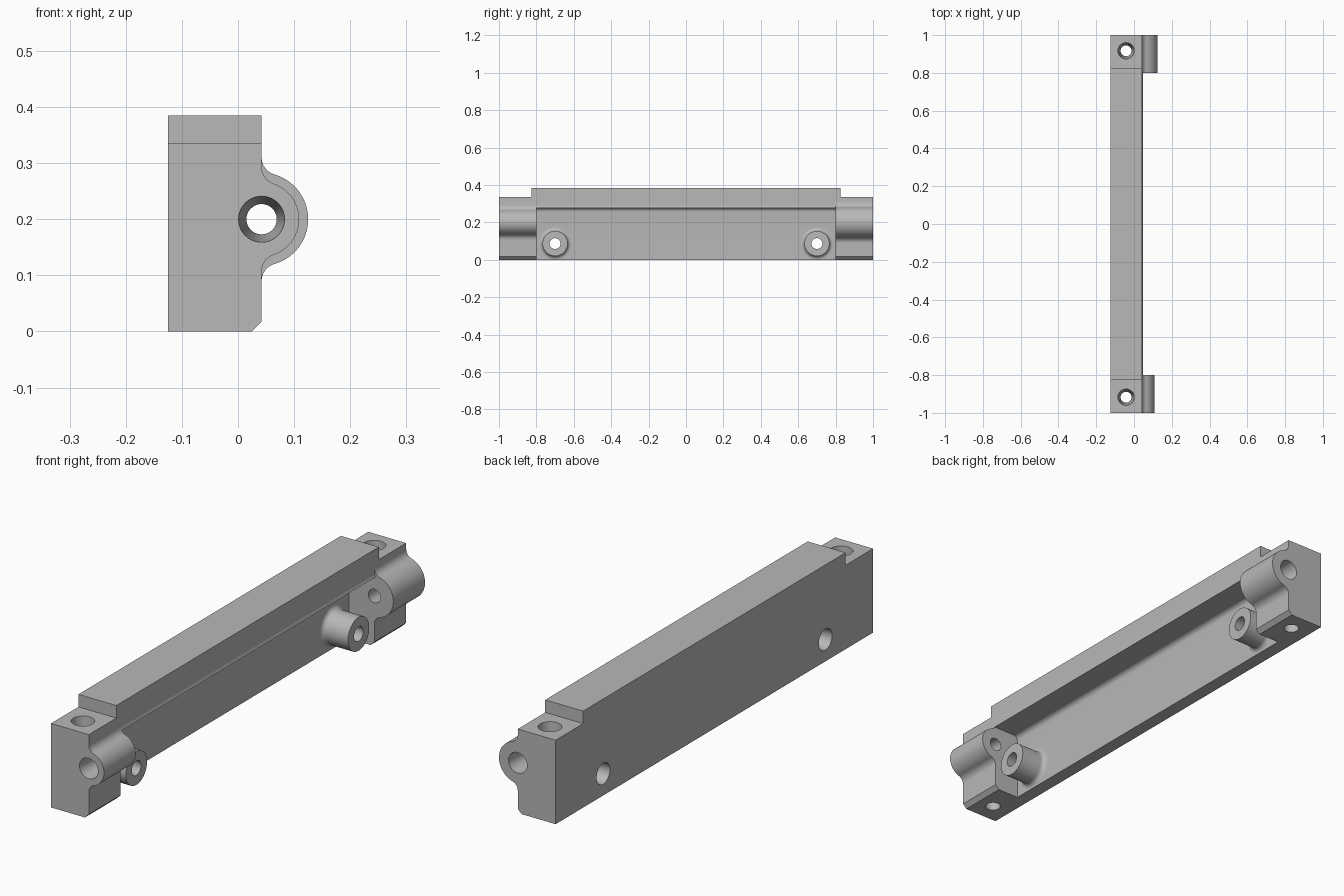
import bpy, bmesh, math
from math import pi, sin, cos, atan2, asin, sqrt
from mathutils import Matrix, Vector

cube = bpy.data.objects.get("Cube")
if cube:
    bpy.data.objects.remove(cube, do_unlink=True)

grey = bpy.data.materials.new("plain_grey")
grey.use_nodes = True
grey.diffuse_color = (0.48, 0.48, 0.48, 1)
grey.node_tree.nodes["Principled BSDF"].inputs["Base Color"].default_value = grey.diffuse_color

BACK, SIDE = -0.125, 0.042      # flat faces of the bar
SHOULDER, TOP = 0.335, 0.385    # end height and ridge height
EAR_Z, FILLET = 0.2, 0.032
POCKET_X, POCKET_TOP, POCKET_Y = -0.07, 0.277, 0.8
BOSS_Y, BOSS_Z, BOSS_R = 0.7, 0.087, 0.067


def make(name, bm):
    bmesh.ops.recalc_face_normals(bm, faces=bm.faces)
    mesh = bpy.data.meshes.new(name)
    bm.to_mesh(mesh)
    bm.free()
    mesh.materials.append(grey)
    ob = bpy.data.objects.new(name, mesh)
    bpy.context.collection.objects.link(ob)
    return ob


def arc(cx, cz, r, a, b, n=12):
    return [(cx + r * cos(a + (b - a) * i / n), cz + r * sin(a + (b - a) * i / n))
            for i in range(n + 1)]


def extrude(name, profile, y0, y1):
    bm = bmesh.new()
    face = bm.faces.new([bm.verts.new((x, y0, z)) for x, z in profile])
    new = bmesh.ops.extrude_face_region(bm, geom=[face])["geom"]
    bmesh.ops.translate(bm, vec=(0, y1 - y0, 0),
                        verts=[v for v in new if isinstance(v, bmesh.types.BMVert)])
    return make(name, bm)


def fillet_rise(radius):
    return sqrt((radius + FILLET) ** 2 - FILLET ** 2)


# Tapered hole from a wide mouth to a narrow exit
def bore(ob, wide, narrow, r_wide, r_narrow):
    a, b = Vector(wide), Vector(narrow)
    axis = b - a
    over = 0.01 / axis.length
    slope = (r_wide - r_narrow) * over
    bm = bmesh.new()
    place = Matrix.Translation((a + b) / 2) @ axis.to_track_quat('Z', 'Y').to_matrix().to_4x4()
    bmesh.ops.create_cone(bm, cap_ends=True, segments=40, radius1=r_wide + slope,
                          radius2=r_narrow - slope, depth=axis.length + 0.02, matrix=place)
    cutter = make("hole_cutter", bm)
    cutter.hide_render = True
    mod = ob.modifiers.new("hole", 'BOOLEAN')
    mod.operation, mod.solver, mod.object = 'DIFFERENCE', 'EXACT', cutter
    bpy.context.view_layer.objects.active = ob
    bpy.ops.object.modifier_apply(modifier=mod.name)
    bpy.data.objects.remove(cutter, do_unlink=True)


# End blocks, each with a rounded side ear blended in by fillets
def end_block(name, radius, side):
    rise = fillet_rise(radius)
    cx, t = SIDE + FILLET, atan2(rise, FILLET)
    profile = [(BACK, 0), (SIDE - 0.017, 0), (SIDE, 0.017)]
    profile += arc(cx, EAR_Z - rise, FILLET, pi, pi - t)
    profile += arc(SIDE, EAR_Z, radius, -t, t, 32)[1:-1]
    profile += arc(cx, EAR_Z + rise, FILLET, t - pi, -pi)
    profile += [(SIDE, SHOULDER), (BACK, SHOULDER)]
    ob = extrude(name, profile, side * POCKET_Y, side)
    bore(ob, (SIDE, side, EAR_Z), (SIDE, side * POCKET_Y, EAR_Z), 0.041, 0.027)
    hole = (-0.042, side * 0.917)
    bore(ob, (*hole, SHOULDER), (*hole, 0), 0.043, 0.029)
    return ob


parts = [end_block("front_end_block", 0.067, -1), end_block("back_end_block", 0.083, 1)]

# Thin wall with the overhanging upper rail and its small lip
rise = fillet_rise(0.067)
lip = asin((EAR_Z + rise - POCKET_TOP) / FILLET)
profile = [(BACK, 0), (POCKET_X, 0)]
profile += arc(POCKET_X + 0.02, POCKET_TOP - 0.02, 0.02, pi, pi / 2, 8)
profile += arc(SIDE + FILLET, EAR_Z + rise, FILLET, lip - pi, -pi, 6)
profile += [(SIDE, SHOULDER), (BACK, SHOULDER)]
wall = extrude("wall_and_rail", profile, -POCKET_Y, POCKET_Y)
parts.append(wall)

# Raised ridge along the top
parts.append(extrude("top_ridge", [(BACK, SHOULDER), (SIDE, SHOULDER), (SIDE, TOP), (BACK, TOP)],
                     -0.827, 0.827))

# Screw bosses standing in the pocket, flared at the base
for name, y in (("front_boss", -BOSS_Y), ("back_boss", BOSS_Y)):
    outline = [(POCKET_X - 0.005, 0), (POCKET_X - 0.005, BOSS_R + 0.02)]
    outline += arc(POCKET_X + 0.02, BOSS_R + 0.02, 0.02, pi, 1.5 * pi, 8)
    outline += [(SIDE, BOSS_R), (SIDE, 0)]
    bm = bmesh.new()
    verts = [bm.verts.new((x, y, BOSS_Z + r)) for x, r in outline]
    edges = [bm.edges.new(pair) for pair in zip(verts, verts[1:])]
    bmesh.ops.spin(bm, geom=verts + edges, cent=(0, y, BOSS_Z), axis=(1, 0, 0),
                   angle=2 * pi, steps=40)
    bmesh.ops.remove_doubles(bm, verts=bm.verts, dist=0.0002)
    boss = make(name, bm)
    for ob in (boss, wall):
        bore(ob, (BACK, y, BOSS_Z), (SIDE, y, BOSS_Z), 0.042, 0.029)
    parts.append(boss)

# Smooth the curves and keep the corners sharp
for ob in bpy.context.selected_objects:
    ob.select_set(False)
for ob in parts:
    ob.select_set(True)
bpy.context.view_layer.objects.active = parts[0]
bpy.ops.object.shade_smooth_by_angle(angle=math.radians(30))
